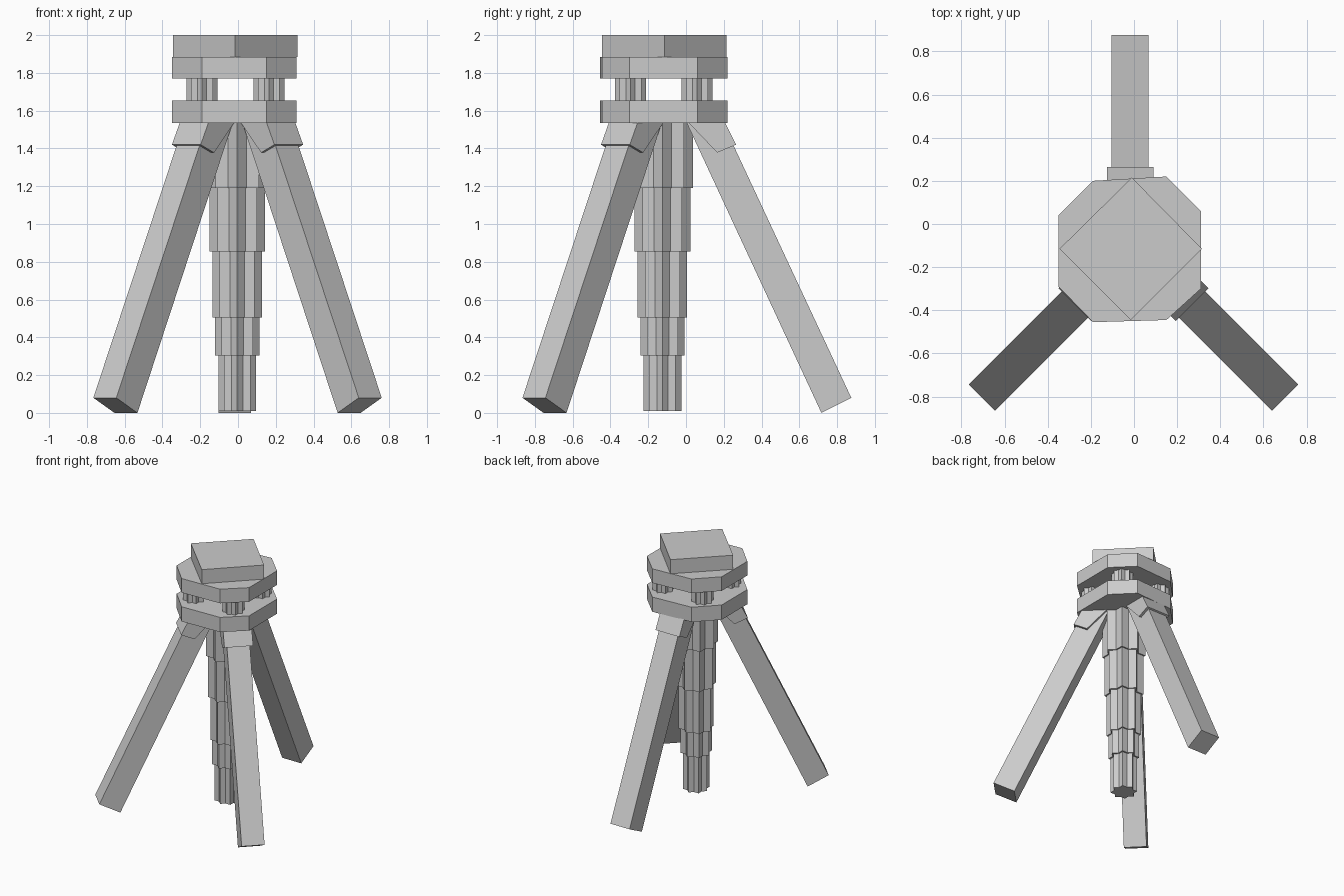
import bpy, bmesh
from math import cos, sin, pi, radians
from mathutils import Vector, Matrix

cube = bpy.data.objects.get("Cube")
if cube:
    bpy.data.objects.remove(cube)

grey = bpy.data.materials.new("plain grey")
grey.use_nodes = True
colour = (0.6, 0.6, 0.6, 1)
grey.diffuse_color = colour
grey.node_tree.nodes["Principled BSDF"].inputs["Base Color"].default_value = colour


def prism(name, points, along, matrix=None):
    """Extrude a flat outline along a vector into a solid."""
    bm = bmesh.new()
    face = bm.faces.new([bm.verts.new(p) for p in points])
    out = bmesh.ops.extrude_face_region(bm, geom=[face], use_keep_orig=True)
    verts = [g for g in out["geom"] if isinstance(g, bmesh.types.BMVert)]
    bmesh.ops.translate(bm, verts=verts, vec=along)
    bmesh.ops.recalc_face_normals(bm, faces=bm.faces)
    mesh = bpy.data.meshes.new(name)
    bm.to_mesh(mesh)
    bm.free()
    mesh.materials.append(grey)
    obj = bpy.data.objects.new(name, mesh)
    if matrix:
        obj.matrix_world = matrix
    bpy.context.collection.objects.link(obj)
    return obj


def plate(name, outline, low, high):
    return prism(name, [(x, y, low) for x, y in outline], Vector((0, 0, high - low)))


def star(name, x, y, radius, low, high):
    """Eight-pointed post, as two crossed squares."""
    outline = []
    for i in range(16):
        r = radius * (0.765 if i % 2 else 1)
        outline.append((x + r * cos(i * pi / 8), y + r * sin(i * pi / 8)))
    return plate(name, outline, low, high)


# Head: two chamfered plates with a square block turned on top
octagon = [(0.15, 0.22), (0.31, 0.06), (0.31, -0.30), (0.15, -0.445),
           (-0.19, -0.455), (-0.35, -0.29), (-0.35, 0.04), (-0.19, 0.20)]
diamond = [(-0.01, 0.215), (0.315, -0.115), (-0.015, -0.445), (-0.345, -0.115)]
plate("lower_plate", octagon, 1.535, 1.655)
plate("upper_plate", octagon, 1.77, 1.885)
plate("top_block", diamond, 1.885, 2.0)

# Four posts between the plates
for side, x in (("left", 0.163), ("right", -0.19)):
    for end, y in (("front", -0.293), ("back", 0.058)):
        star(f"{end}_{side}_post", x, y, 0.082, 1.65, 1.775)

# Stepped central column, widest at the top
levels = [0.01, 0.305, 0.505, 0.855, 1.19, 1.54]
for i, radius in enumerate((0.1, 0.117, 0.131, 0.148, 0.163)):
    star(f"column_section_{i + 1}", -0.004, -0.125, radius, levels[i], levels[i + 1])

# Splayed legs with collars: profiles in (outward, height) from the outer foot edge
leg_profile = [(0, 0.08), (-0.158, 0), (-0.892, 1.58), (-0.70, 1.58)]
collar_profile = [(-0.865, 1.54), (-0.71, 1.378), (-0.61, 1.42), (-0.67, 1.54)]
feet = [("back", -0.018, 0.875, 90), ("front_left", 0.70, -0.805, -45),
        ("front_right", -0.705, -0.805, -135)]
for name, x, y, angle in feet:
    place = Matrix.Translation((x, y, 0)) @ Matrix.Rotation(radians(angle), 4, "Z")
    for part, profile, width in (("leg", leg_profile, 0.172), ("collar", collar_profile, 0.215)):
        points = [(u, -width / 2, z) for u, z in profile]
        prism(f"{name}_{part}", points, Vector((0, width, 0)), place)
